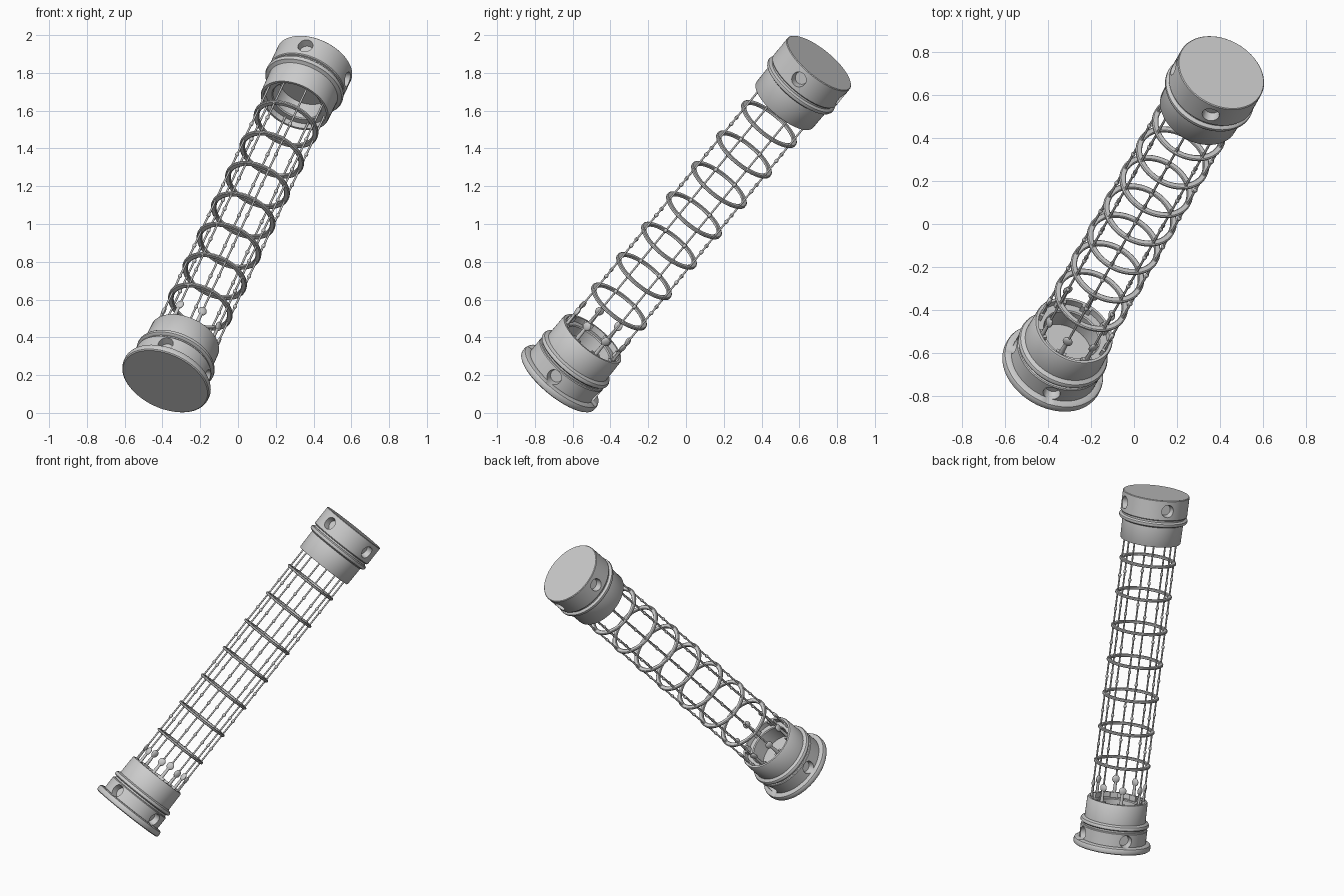
import bpy, bmesh, math
from mathutils import Matrix, Vector

if "Cube" in bpy.data.objects:
    bpy.data.objects.remove(bpy.data.objects["Cube"])

# Leaning frame: local z runs along the tube, origin at the centre of the base
BASE = Vector((-0.385, -0.68, 0.167))
TIP = Vector((0.406, 0.705, 1.8525))
axis = (TIP - BASE).normalized()
LENGTH = (TIP - BASE).length
u = Vector((axis.y, -axis.x, 0)).normalized()
v = axis.cross(u)
FRAME = Matrix((u, v, axis)).transposed().to_4x4()
FRAME.translation = BASE

grey = bpy.data.materials.new("grey_metal")
grey.diffuse_color = (0.6, 0.6, 0.6, 1)
grey.use_nodes = True
grey.node_tree.nodes["Principled BSDF"].inputs["Base Color"].default_value = grey.diffuse_color


def make(name, bm):
    bmesh.ops.remove_doubles(bm, verts=bm.verts, dist=1e-5)
    bmesh.ops.recalc_face_normals(bm, faces=bm.faces)
    me = bpy.data.meshes.new(name)
    bm.to_mesh(me)
    bm.free()
    me.materials.append(grey)
    ob = bpy.data.objects.new(name, me)
    bpy.context.collection.objects.link(ob)
    ob.matrix_world = FRAME
    return ob


def smooth(ob, angle=35):
    bpy.ops.object.select_all(action='DESELECT')
    ob.select_set(True)
    bpy.context.view_layer.objects.active = ob
    bpy.ops.object.shade_smooth_by_angle(angle=math.radians(angle))


def lathe(bm, profile, steps, place=Matrix(), closed=False):
    """Revolve (radius, height) points about local z."""
    pts = profile + profile[:1] if closed else profile
    vs = [bm.verts.new((r, 0, z)) for r, z in pts]
    es = [bm.edges.new(p) for p in zip(vs, vs[1:])]
    out = bmesh.ops.spin(bm, geom=vs + es, axis=(0, 0, 1), cent=(0, 0, 0),
                         angle=math.tau, steps=steps)
    new = set(vs) | {g for f in bm.faces if any(x in vs for x in f.verts) for g in f.verts}
    return out, new


# Shared end cap: flange, sleeve and the hollow cup inside
def cap_profile(rim):
    return [(0, 0)] + rim + [
        (0.213, 0.128), (0.209, 0.133), (0.201, 0.135), (0.201, 0.146),
        (0.211, 0.148), (0.218, 0.154), (0.219, 0.164), (0.214, 0.173),
        (0.202, 0.178), (0.195, 0.182), (0.193, 0.305), (0.189, 0.311),
        (0.176, 0.311), (0.174, 0.28), (0.14, 0.28), (0.135, 0.274),
        (0.135, 0.175), (0, 0.175)]


def end_cap(name, rim, hole_height, flip):
    bm = bmesh.new()
    lathe(bm, cap_profile(rim), 64)
    bmesh.ops.remove_doubles(bm, verts=bm.verts, dist=1e-5)
    # tapered round recesses around the side
    cut = bmesh.new()
    for k in range(4):
        a = math.radians(15 + 90 * k)
        z = LENGTH - hole_height if flip else hole_height
        m = Matrix.Rotation(a, 4, 'Z') @ Matrix.Translation((0.22, 0, z)) @ Matrix.Rotation(math.pi / 2, 4, 'Y')
        bmesh.ops.create_cone(cut, cap_ends=True, segments=28, radius1=0.034,
                              radius2=0.05, depth=0.1, matrix=m)
    if flip:
        for vert in bm.verts:
            vert.co.z = LENGTH - vert.co.z
    ob, cutter = make(name, bm), make(name + "_cutter", cut)
    mod = ob.modifiers.new("recesses", 'BOOLEAN')
    mod.object, mod.operation, mod.solver = cutter, 'DIFFERENCE', 'EXACT'
    bpy.context.view_layer.update()
    mesh = bpy.data.meshes.new_from_object(
        ob.evaluated_get(bpy.context.evaluated_depsgraph_get()))
    ob.modifiers.clear()
    ob.data = mesh
    bpy.data.objects.remove(cutter)
    smooth(ob)


end_cap("bottom_cap", [(0.238, 0), (0.244, 0.005), (0.246, 0.014), (0.246, 0.028),
                       (0.242, 0.038), (0.232, 0.043), (0.213, 0.045)], 0.082, False)
end_cap("top_cap", [(0.209, 0), (0.213, 0.004)], 0.068, True)

# Seven flat hoops
FIRST, GAP = 0.545, 0.2217
for i in range(7):
    z = FIRST + i * GAP
    bm = bmesh.new()
    lathe(bm, [(0.152, z - 0.005), (0.156, z - 0.008), (0.176, z - 0.008), (0.181, z - 0.004),
               (0.181, z + 0.004), (0.176, z + 0.008), (0.156, z + 0.008), (0.152, z + 0.005)],
          56, closed=True)
    smooth(make(f"hoop_{i + 1}", bm))

# Eight long rods with beads at each hoop and midway between
ROD_R, LOW = 0.167, 0.27
HIGH = LENGTH - 0.27
for k in range(8):
    turn = Matrix.Rotation(k * math.pi / 4, 4, 'Z') @ Matrix.Translation((ROD_R, 0, 0))
    bm = bmesh.new()
    bmesh.ops.create_cone(bm, cap_ends=True, segments=8, radius1=0.0055, radius2=0.0055,
                          depth=HIGH - LOW,
                          matrix=turn @ Matrix.Translation((0, 0, (HIGH + LOW) / 2)))
    for j in range(13):
        m = turn @ Matrix.Translation((0, 0, FIRST + j * GAP / 2)) @ Matrix.Diagonal((1, 1, 1.3, 1))
        bmesh.ops.create_uvsphere(bm, u_segments=10, v_segments=6, radius=0.0105, matrix=m)
    smooth(make(f"rod_{k + 1}", bm), 50)

    # Paddle shaped clip where the rod meets the bottom cap
    bm = bmesh.new()
    m = turn @ Matrix.Translation((0, 0, 0.40)) @ Matrix.Diagonal((0.45, 1, 1.1, 1))
    bmesh.ops.create_uvsphere(bm, u_segments=16, v_segments=10, radius=0.024, matrix=m)
    m = turn @ Matrix.Translation((0, 0, 0.335)) @ Matrix.Diagonal((0.8, 1, 1, 1))
    bmesh.ops.create_cone(bm, cap_ends=True, segments=12, radius1=0.013, radius2=0.009,
                          depth=0.11, matrix=m)
    m = turn @ Matrix.Translation((-0.002, 0, 0.296)) @ Matrix.Diagonal((0.018, 0.05, 0.036, 1))
    bmesh.ops.create_cube(bm, size=1, matrix=m)
    smooth(make(f"rod_clip_{k + 1}", bm))
